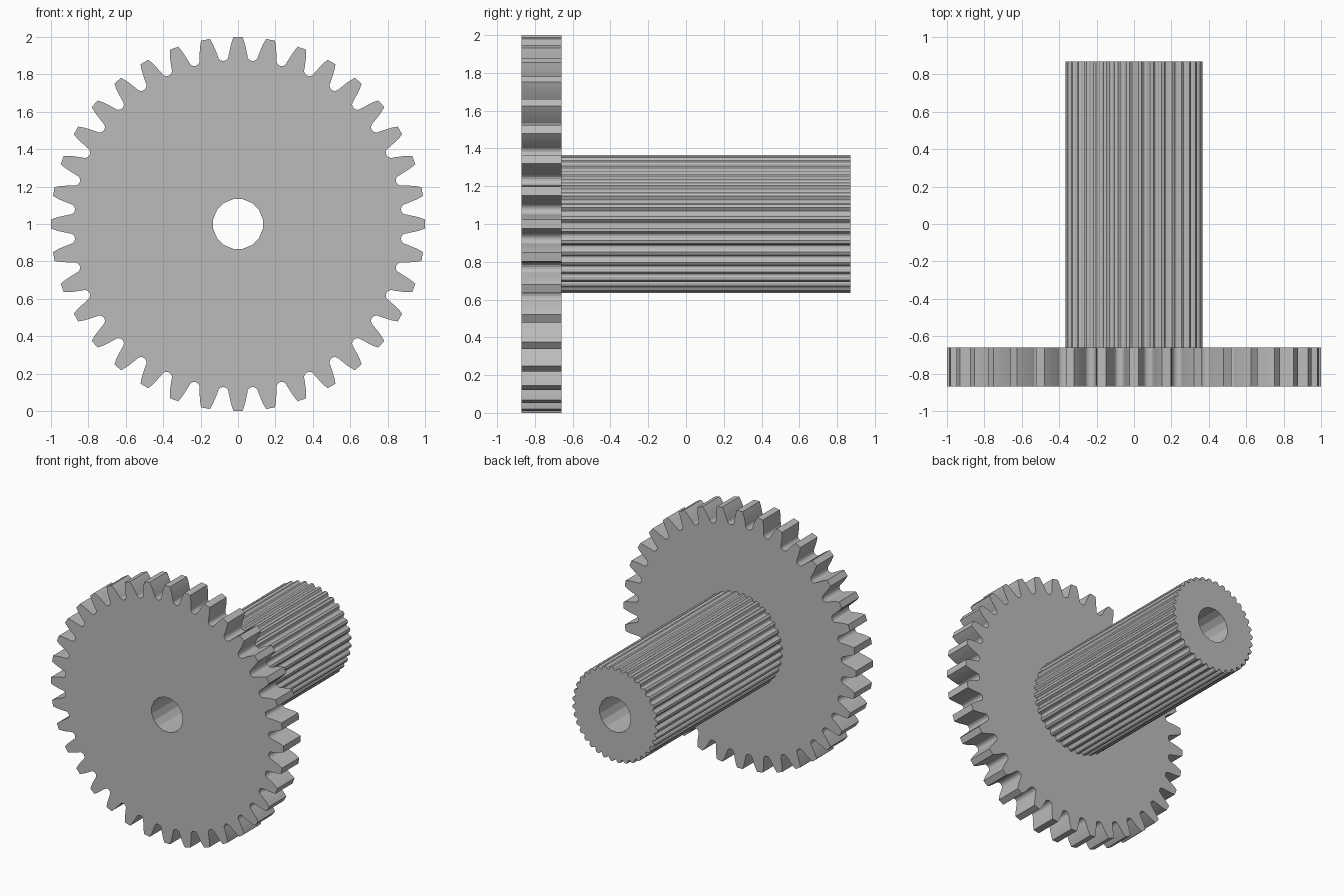
import bpy
from math import sin, cos, pi, radians

TEETH = 36
BORE = 0.135
PITCH = 2 * pi / TEETH

old = bpy.data.objects.get("Cube")
if old:
    bpy.data.objects.remove(old)

grey = bpy.data.materials.new("plain grey")
grey.use_nodes = True
grey.diffuse_color = (0.5, 0.5, 0.5, 1)
grey.node_tree.nodes["Principled BSDF"].inputs["Base Color"].default_value = (0.5, 0.5, 0.5, 1)


def gear_outline(flank, root_centre, root_radius, phase, steps=8):
    """Closed outline: each tooth is a mirrored flank followed by a rounded root."""
    tooth = [(-w, r) for w, r in reversed(flank)] + list(flank)
    points = []
    for i in range(TEETH):
        a = phase - i * PITCH
        for w, r in tooth:
            points.append((r * cos(a) + w * sin(a), r * sin(a) - w * cos(a)))
        b = a - PITCH / 2
        for k in range(steps + 1):
            t = pi * k / steps
            w, r = -root_radius * cos(t), root_centre - root_radius * sin(t)
            points.append((r * cos(b) + w * sin(b), r * sin(b) - w * cos(b)))
    return points


def ring(radius, sides):
    return [(radius * cos((k + 0.5) * 2 * pi / sides),
             radius * sin((k + 0.5) * 2 * pi / sides)) for k in range(sides)]


def bored_gear(name, outline, y_front, y_back):
    """Fill the outline around the bore and extrude it along y."""
    curve = bpy.data.curves.new(name, "CURVE")
    curve.dimensions = "2D"
    curve.fill_mode = "BOTH"
    curve.extrude = (y_back - y_front) / 2
    for loop in (outline, ring(BORE, 16)):
        spline = curve.splines.new("POLY")
        spline.points.add(len(loop) - 1)
        for point, (x, z) in zip(spline.points, loop):
            point.co = (x, z, 0, 1)
        spline.use_cyclic_u = True
    obj = bpy.data.objects.new(name, curve)
    bpy.context.collection.objects.link(obj)
    obj.location = (0, (y_front + y_back) / 2, 1)
    obj.rotation_euler = (radians(90), 0, 0)
    curve.materials.append(grey)
    bpy.ops.object.select_all(action="DESELECT")
    obj.select_set(True)
    bpy.context.view_layer.objects.active = obj
    bpy.ops.object.convert(target="MESH")
    # Weld caps to walls and face everything outward
    bpy.ops.object.mode_set(mode="EDIT")
    bpy.ops.mesh.select_all(action="SELECT")
    bpy.ops.mesh.remove_doubles(threshold=0.0001)
    bpy.ops.mesh.normals_make_consistent(inside=False)
    bpy.ops.object.mode_set(mode="OBJECT")
    bpy.ops.object.shade_smooth_by_angle(angle=radians(20))


# Large wheel with deep teeth, one pointing straight up
wheel_flank = [(0.024, 1.0), (0.034, 0.972), (0.041, 0.945), (0.046, 0.92)]
bored_gear("gear_wheel", gear_outline(wheel_flank, 0.904, 0.029, 0), -0.87, -0.66)

# Long pinion with shallow serrations, offset by half a tooth
pinion_flank = [(0.009, 0.367), (0.014, 0.361)]
bored_gear("pinion_shaft", gear_outline(pinion_flank, 0.356, 0.012, PITCH / 2, 6), -0.66, 0.87)
